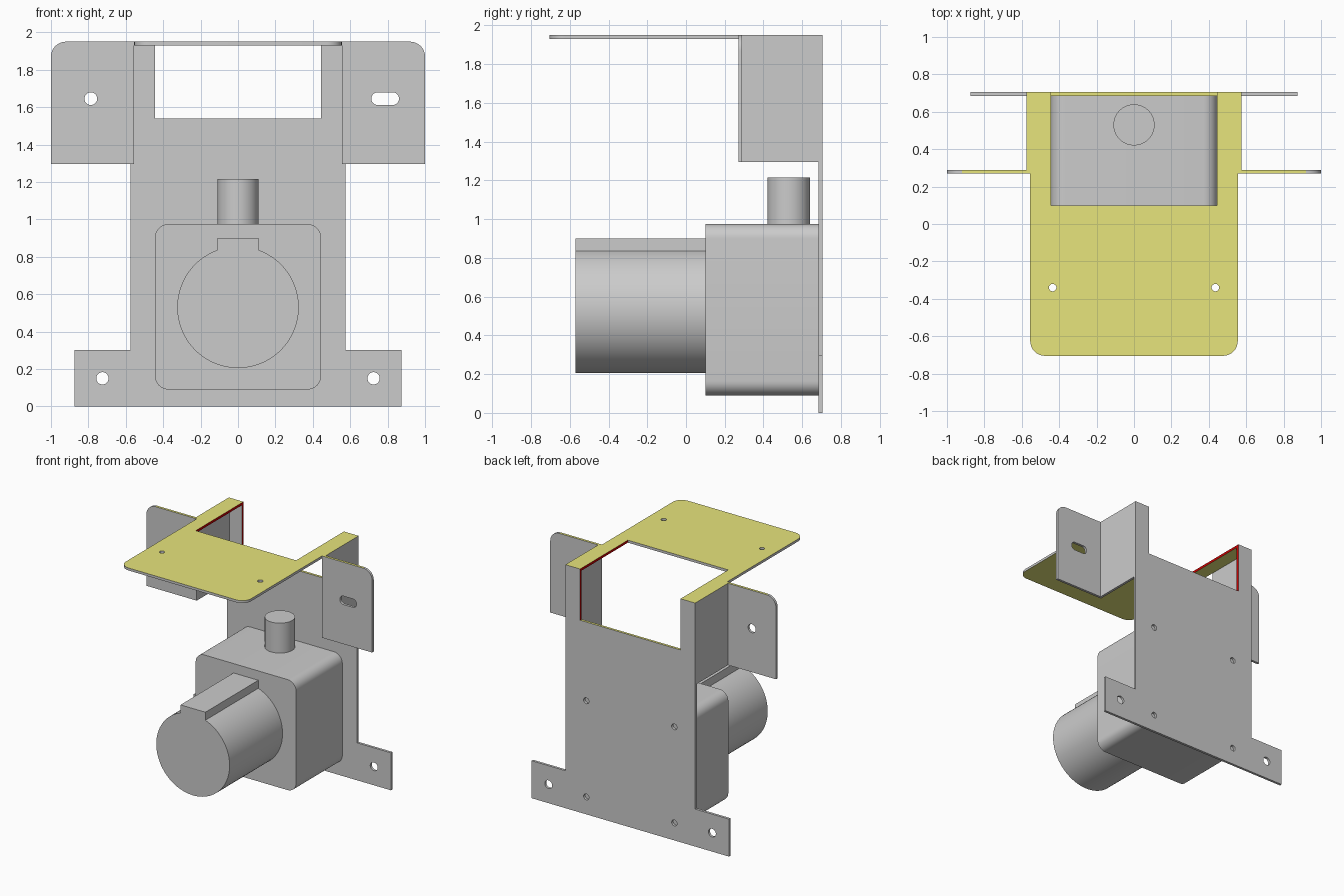
import bpy, bmesh
from math import sin, cos, pi, asin, radians
from mathutils import Matrix, Vector

cube = bpy.data.objects.get("Cube")
if cube:
    bpy.data.objects.remove(cube)

T = 0.02                       # sheet thickness
TOP, BACK = 1.95, 0.705        # outer planes of the bracket
WIN, WIN_Z = 0.445, 1.54       # window half width and lower edge


def material(name, rgb):
    mat = bpy.data.materials.new(name)
    mat.use_nodes = True
    mat.diffuse_color = (*rgb, 1)
    mat.node_tree.nodes["Principled BSDF"].inputs["Base Color"].default_value = (*rgb, 1)
    return mat


YELLOW = material("yellow", (0.8, 0.78, 0.2))
RED = material("red", (0.6, 0.0, 0.0))


def mirrored(half):
    """Right half of an outline, completed across x = 0."""
    return half + [(-p[0], *p[1:]) for p in reversed(half)]


def outline(corners, seg=8):
    """Right-angled outline; a third value on a corner is its fillet radius."""
    pts = []
    for i, c in enumerate(corners):
        p = Vector(c[:2])
        if len(c) < 3:
            pts.append(p)
            continue
        a = (Vector(corners[i - 1][:2]) - p).normalized()
        b = (Vector(corners[(i + 1) % len(corners)][:2]) - p).normalized()
        r = c[2]
        for k in range(seg + 1):
            t = k * pi / 2 / seg
            pts.append(p + r * (a + b) - r * (b * cos(t) + a * sin(t)))
    return pts


def slot(x, y, r, half=0.0, n=32):
    """Round hole, or a slot when half is the straight half length."""
    pts = []
    for k in range(n):
        t = 2 * pi * (k + 0.5) / n
        pts.append(Vector((x + r * cos(t) + (half if cos(t) > 0 else -half), y + r * sin(t))))
    return pts


def prism(name, loops, depth, matrix):
    """Extrude an outline, with optional holes, along local z."""
    bm = bmesh.new()
    rings = [[bm.verts.new((p[0], p[1], 0)) for p in loop] for loop in loops]
    if len(rings) == 1:
        bm.faces.new(rings[0])
    else:
        edges = [bm.edges.new((r[i - 1], r[i])) for r in rings for i in range(len(r))]
        bmesh.ops.triangle_fill(bm, use_beauty=True, edges=edges, normal=(0, 0, 1))
    ext = bmesh.ops.extrude_face_region(bm, geom=bm.faces[:])
    moved = [v for v in ext["geom"] if isinstance(v, bmesh.types.BMVert)]
    bmesh.ops.translate(bm, verts=moved, vec=(0, 0, depth))
    bm.transform(matrix)
    bmesh.ops.recalc_face_normals(bm, faces=bm.faces[:])
    mesh = bpy.data.meshes.new(name)
    bm.to_mesh(mesh)
    bm.free()
    obj = bpy.data.objects.new(name, mesh)
    bpy.context.collection.objects.link(obj)
    bpy.ops.object.select_all(action="DESELECT")
    obj.select_set(True)
    bpy.context.view_layer.objects.active = obj
    bpy.ops.object.shade_smooth_by_angle(angle=radians(30))
    return obj


def upright(y):
    """Stand a profile in the xz plane at y, extruding towards the front."""
    return Matrix.Translation((0, y, 0)) @ Matrix.Rotation(pi / 2, 4, "X")


def flat(z):
    return Matrix.Translation((0, 0, z))


def paint(obj):
    """Yellow on upper edges and the top sheet, red on the window sides."""
    for mat in (None, YELLOW, RED):
        obj.data.materials.append(mat)
    for f in obj.data.polygons:
        n, c = f.normal, f.center
        if n.z > 0.999 and (c.z > TOP - 0.01 or abs(c.z - WIN_Z) < 0.01):
            f.material_index = 1
        elif n.z < -0.999 and abs(c.z - TOP + T) < 0.001:
            f.material_index = 1
        elif abs(n.x) > 0.99 and abs(abs(c.x) - WIN) < 0.003:
            f.material_index = 2


# Back sheet with feet, open window and mounting holes
back = mirrored([(0.875, 0), (0.875, 0.3), (0.575, 0.3), (0.575, TOP - T),
                 (WIN, TOP - T), (WIN, WIN_Z)])
holes = [slot(s * 0.725, 0.15, 0.033) for s in (-1, 1)]
holes += [slot(s * 0.39, z, 0.024, n=16) for s in (-1, 1) for z in (0.14, 0.91)]
paint(prism("back_plate", [outline(back)] + holes, T, upright(BACK)))

# Top sheet, window continuing from the back
top = mirrored([(0.555, -BACK, 0.08), (0.555, 0.29), (0.575, 0.29),
                (0.575, BACK), (WIN, BACK), (WIN, 0.1)])
holes = [slot(s * 0.435, -0.34, 0.02, n=16) for s in (-1, 1)]
paint(prism("top_plate", [outline(top)] + holes, T, flat(TOP - T)))

# Side walls and their outward wings
for side, s, half in (("left", 1, 0.04), ("right", -1, 0.0)):
    wall = [(s * x, y) for x, y in ((0.555, 0.29), (0.575, 0.29),
                                    (0.575, BACK - T), (0.555, BACK - T))]
    prism(side + "_wall", [wall], TOP - T - 1.295, flat(1.295))
    wing = [(s * 0.555, 1.295), (s, 1.295), (s, TOP, 0.08), (s * 0.555, TOP)]
    paint(prism(side + "_wing", [outline(wing), slot(s * 0.787, 1.645, 0.034, half)],
                T, upright(0.29)))

# Rounded gearbox block
block = mirrored([(0.445, 0.09, 0.075), (0.445, 0.975, 0.075)])
prism("gearbox", [outline(block)], 0.585, upright(BACK - T))

# Motor barrel with a key along its top
R, KEY, MID, N = 0.325, 0.11, 0.53, 64
start = pi / 2 + asin(KEY / R)
sweep = 2 * pi - 2 * asin(KEY / R)
barrel = [(R * cos(start + sweep * k / N), MID + R * sin(start + sweep * k / N))
          for k in range(N + 1)]
prism("motor", [barrel + [(KEY, 0.9), (-KEY, 0.9)]], 0.67, upright(0.1))

# Output shaft
prism("shaft", [slot(0, MID, 0.11, n=48)], 0.24, flat(0.975))
